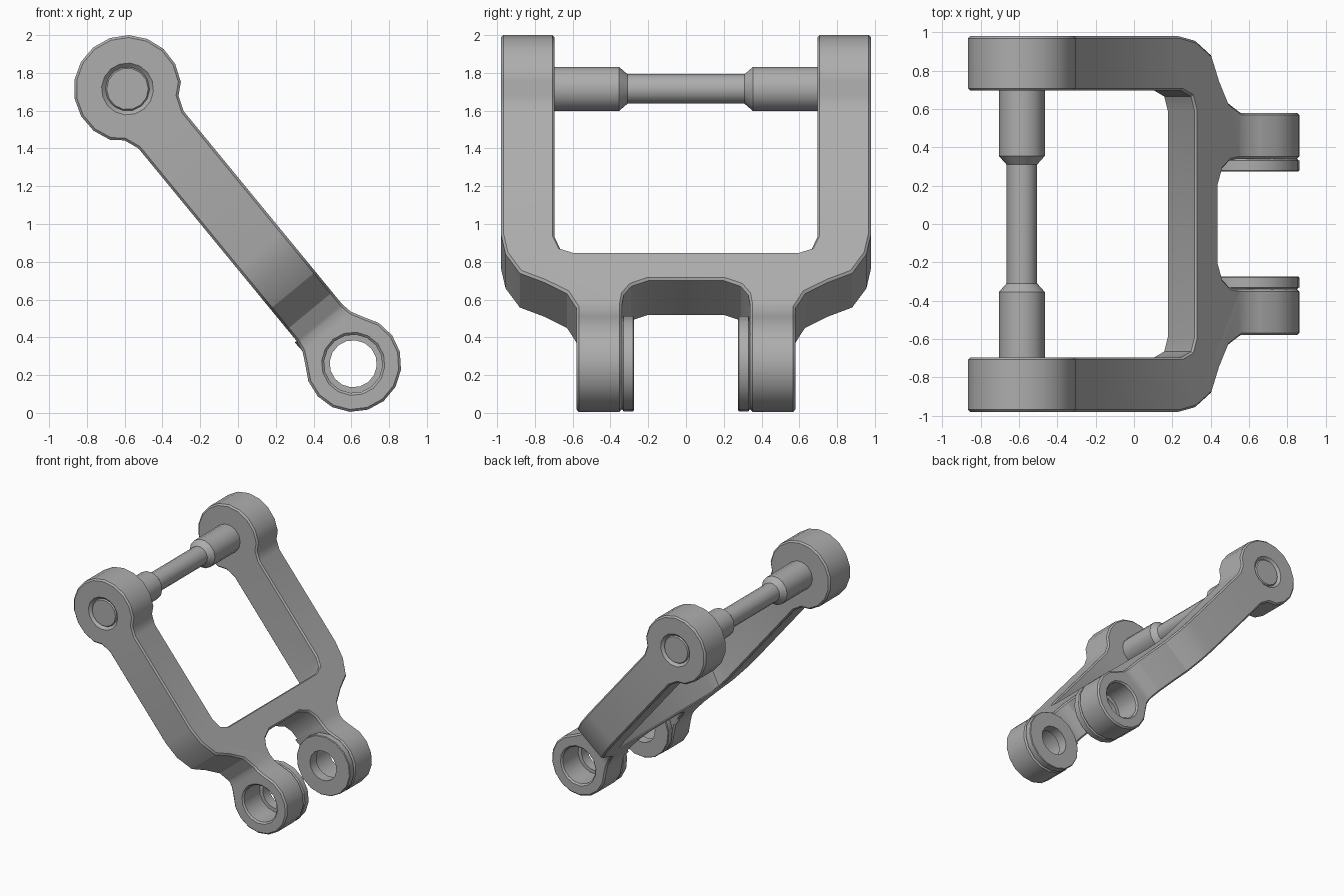
import bpy, bmesh, math
from mathutils import Matrix, Vector

cube = bpy.data.objects.get("Cube")
if cube:
    bpy.data.objects.remove(cube, do_unlink=True)

# One plain grey metal
grey = bpy.data.materials.new("grey_metal")
grey.use_nodes = True
grey.diffuse_color = (0.42, 0.42, 0.42, 1)
grey.node_tree.nodes["Principled BSDF"].inputs["Base Color"].default_value = grey.diffuse_color

# Local frame: x along the sloping arm, y across, z through its thickness
UPPER = Vector((-0.585, 0, 1.715))
LOWER = Vector((0.61, 0, 0.26))
SPAN = (LOWER - UPPER).length
SLOPE = math.atan2(UPPER.z - LOWER.z, LOWER.x - UPPER.x)
FRAME = Matrix.Translation(UPPER) @ Matrix.Rotation(SLOPE, 4, 'Y')
HALF = 0.155


def finish(name, bm):
    bmesh.ops.recalc_face_normals(bm, faces=bm.faces)
    bm.transform(FRAME)
    mesh = bpy.data.meshes.new(name)
    bm.to_mesh(mesh)
    bm.free()
    mesh.materials.append(grey)
    ob = bpy.data.objects.new(name, mesh)
    bpy.context.collection.objects.link(ob)
    return ob


def skin(name, rings, loop=False, wrap=True):
    """Join rings of points with quads; cap the ends unless looped."""
    bm = bmesh.new()
    vs = [[bm.verts.new(p) for p in ring] for ring in rings]
    n = len(vs[0])
    pairs = list(zip(vs, vs[1:])) + ([(vs[-1], vs[0])] if loop else [])
    for a, b in pairs:
        for i in range(n):
            j = (i + 1) % n
            bm.faces.new((a[i], a[j], b[j], b[i]))
    if not loop:
        bm.faces.new(vs[0])
        bm.faces.new(vs[-1])
    return finish(name, bm)


def lathe(name, profile, centre=0.0, sides=16, loop=False):
    """Revolve (radius, y) points about a cross axis."""
    turn = [math.tau * i / sides for i in range(sides)]
    return skin(name, [[(centre + r * math.cos(t), y, r * math.sin(t)) for t in turn]
                       for r, y in profile], loop)


def arc(centre, radius, start, end, steps):
    angles = [math.radians(start + (end - start) * i / steps) for i in range(steps + 1)]
    return [(centre + radius * math.cos(a), radius * math.sin(a)) for a in angles]


def mirrored(half):
    return half + [(a, -b) for a, b in reversed(half) if abs(b) > 1e-5]


def activate(ob):
    bpy.ops.object.select_all(action='DESELECT')
    ob.select_set(True)
    bpy.context.view_layer.objects.active = ob


def boolean(ob, cutter, operation='DIFFERENCE'):
    cutter.hide_render = True
    mod = ob.modifiers.new("cut", 'BOOLEAN')
    mod.object, mod.operation, mod.solver = cutter, operation, 'EXACT'
    activate(ob)
    bpy.ops.object.modifier_apply(modifier=mod.name)
    bpy.data.objects.remove(cutter, do_unlink=True)


def smooth(ob):
    activate(ob)
    bpy.ops.object.shade_smooth_by_angle(angle=math.radians(30))


# Yoke: side profile with two round eyes, joined by fillets
side = mirrored(arc(0, 0.285, 180, 58, 6)
                + [(0.2, 0.185), (0.28, HALF), (1.6, HALF), (1.66, 0.165)]
                + arc(SPAN, 0.255, 130, 0, 6))
yoke = skin("yoke", [[(s, y, n) for s, n in side] for y in (-1.2, 1.2)])

# Yoke plan: wide fork narrowing to two lugs
plan = mirrored([(-0.4, 0.98), (1.11, 0.98), (1.25, 0.955), (1.38, 0.88), (1.443, 0.75),
                 (1.52, 0.63), (1.62, 0.58), (2.3, 0.58), (2.3, 0.34), (1.6, 0.34),
                 (1.53, 0.33), (1.47, 0.29), (1.43, 0.2)])
boolean(yoke, skin("plan_cutter", [[(s, y, n) for s, y in plan] for n in (-0.4, 0.4)]),
        'INTERSECT')

# Window between the arms, its closed end leaning under the crossbar
window = mirrored([(-0.5, 0.695), (1.13, 0.695), (1.21, 0.665), (1.24, 0.59)])
boolean(yoke, skin("window_cutter",
                   [[(s + (0.45 * (HALF - n) if s > 0 else 0), y, n) for s, y in window]
                    for n in (-0.4, 0.4)]))

# Bores in the lugs and shallow seats for the pin ends
for sign in (-1, 1):
    boolean(yoke, lathe("bore_cutter", [(0.155, sign * 0.2), (0.155, sign * 1.1)], SPAN))
    boolean(yoke, lathe("seat_cutter", [(0.125, sign * 0.955), (0.125, sign * 1.1)]))

bevel = yoke.modifiers.new("edge_chamfer", 'BEVEL')
bevel.width = 0.016
bevel.segments = 1
bevel.limit_method = 'ANGLE'
bevel.angle_limit = math.radians(50)
activate(yoke)
bpy.ops.object.modifier_apply(modifier=bevel.name)
smooth(yoke)

# Cross pin with a slim waist
half_pin = [(0.08, 0.31), (0.12, 0.355), (0.12, 0.955), (0.11, 0.97)]
smooth(lathe("cross_pin", [(r, -y) for r, y in reversed(half_pin)] + half_pin, sides=14))

# Flanged bushings on the inner sides of the lugs
flange = [(0.125, 0.275), (0.248, 0.275), (0.253, 0.28), (0.253, 0.33), (0.235, 0.345),
          (0.156, 0.345), (0.156, 0.36), (0.125, 0.36)]
for label, sign in (("front", -1), ("back", 1)):
    smooth(lathe(label + "_bushing", [(r, sign * y) for r, y in flange], SPAN, loop=True))
